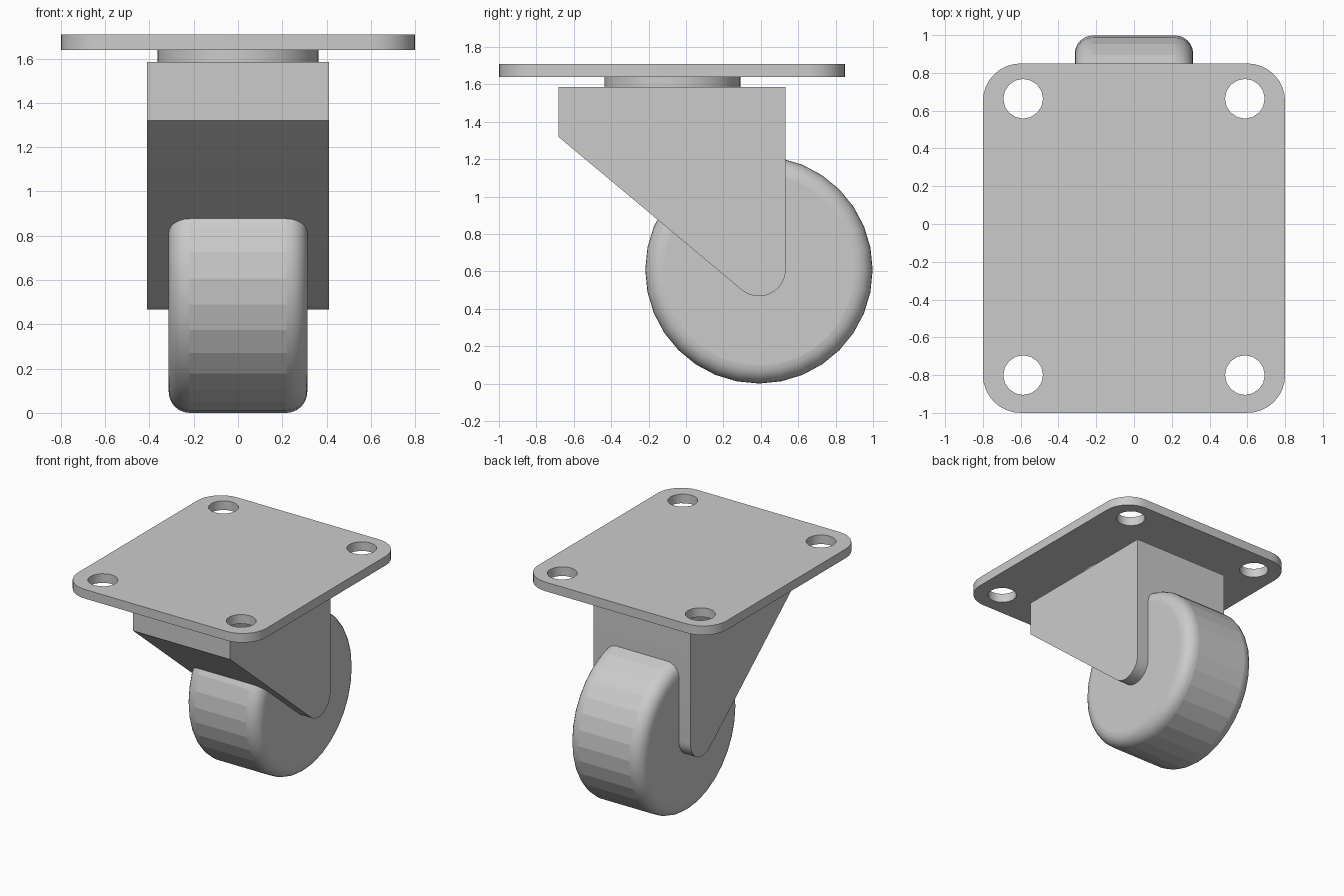
import bpy, bmesh
from math import sin, cos, pi, radians, atan2, acos, hypot
from mathutils import Matrix

default = bpy.data.objects.get("Cube")
if default:
    bpy.data.objects.remove(default, do_unlink=True)

metal = bpy.data.materials.new("light grey")
metal.use_nodes = True
grey = (0.6, 0.6, 0.6, 1)
metal.diffuse_color = grey
metal.node_tree.nodes["Principled BSDF"].inputs["Base Color"].default_value = grey


def arc(cx, cy, r, start, end, steps):
    """Points along an arc, angles in radians."""
    return [(cx + r * cos(start + (end - start) * i / steps),
             cy + r * sin(start + (end - start) * i / steps)) for i in range(steps + 1)]


def circle(cx, cy, r, sides):
    return arc(cx, cy, r, 0, 2 * pi, sides)[:-1]


def slab(name, loops, thickness, matrix):
    """Extruded flat outline; loops after the first are holes."""
    curve = bpy.data.curves.new(name, "CURVE")
    curve.dimensions = "2D"
    curve.fill_mode = "BOTH"
    curve.extrude = thickness / 2
    for loop in loops:
        spline = curve.splines.new("POLY")
        spline.points.add(len(loop) - 1)
        for point, (u, v) in zip(spline.points, loop):
            point.co = (u, v, 0, 1)
        spline.use_cyclic_u = True
    obj = bpy.data.objects.new(name, curve)
    bpy.context.collection.objects.link(obj)
    bpy.ops.object.select_all(action="DESELECT")
    obj.select_set(True)
    bpy.context.view_layer.objects.active = obj
    bpy.ops.object.convert(target="MESH")
    obj = bpy.context.object
    # Weld the caps to the rim and put the part in place
    bm = bmesh.new()
    bm.from_mesh(obj.data)
    bmesh.ops.remove_doubles(bm, verts=bm.verts, dist=0.0001)
    bm.transform(matrix)
    bmesh.ops.recalc_face_normals(bm, faces=bm.faces)
    bm.to_mesh(obj.data)
    bm.free()
    obj.data.materials.clear()
    obj.data.materials.append(metal)
    bpy.ops.object.shade_smooth_by_angle(angle=radians(32))
    return obj


# Mounting plate with rounded corners and four bolt holes
corner = 0.2
outline = []
for i, (x, y) in enumerate([(0.6, 0.65), (-0.6, 0.65), (-0.6, -0.8), (0.6, -0.8)]):
    outline += arc(x, y, corner, i * pi / 2, (i + 1) * pi / 2, 8)
holes = [circle(x, y, 0.105, 16) for x in (-0.587, 0.587) for y in (-0.8, 0.663)]
slab("mounting_plate", [outline] + holes, 0.07, Matrix.Translation((0, 0, 1.673)))

# Swivel disc between plate and fork
slab("swivel_disc", [circle(0, -0.073, 0.364, 48)], 0.06, Matrix.Translation((0, 0, 1.612)))

# Fork: side profile in (y, z), with the sloped front tangent to the rounded foot
axle_y, axle_z, foot = 0.39, 0.61, 0.143
nose_y, nose_z = -0.683, 1.32
dy, dz = nose_y - axle_y, nose_z - axle_z
tangent = atan2(dz, dy) + acos(foot / hypot(dy, dz)) - 2 * pi
profile = [(axle_y + foot, 1.585), (nose_y, 1.585), (nose_y, nose_z)]
profile += arc(axle_y, axle_z, foot, tangent, 0, 12)
side_on = Matrix(((0, 0, 1, 0), (1, 0, 0, 0), (0, 1, 0, 0), (0, 0, 0, 1)))
slab("fork", [profile], 0.824, side_on)

# Wheel: faceted tread with softly rounded shoulders
bm = bmesh.new()
radius, width, sides = 0.608, 0.626, 32
bmesh.ops.create_cone(bm, cap_ends=True, segments=sides, radius1=radius, radius2=radius, depth=width)
rims = [e for e in bm.edges if any(len(f.verts) > 4 for f in e.link_faces)]
bmesh.ops.bevel(bm, geom=rims, offset=0.095, segments=6, profile=0.5, affect="EDGES")
bm.transform(Matrix.Translation((0, axle_y, axle_z - 0.002)) @ side_on)
bmesh.ops.recalc_face_normals(bm, faces=bm.faces)
for face in bm.faces:
    middle = face.calc_center_median()
    face.smooth = abs(middle.x) > 0.01 and len(face.verts) == 4
mesh = bpy.data.meshes.new("wheel")
bm.to_mesh(mesh)
bm.free()
mesh.materials.append(metal)
wheel = bpy.data.objects.new("wheel", mesh)
bpy.context.collection.objects.link(wheel)
